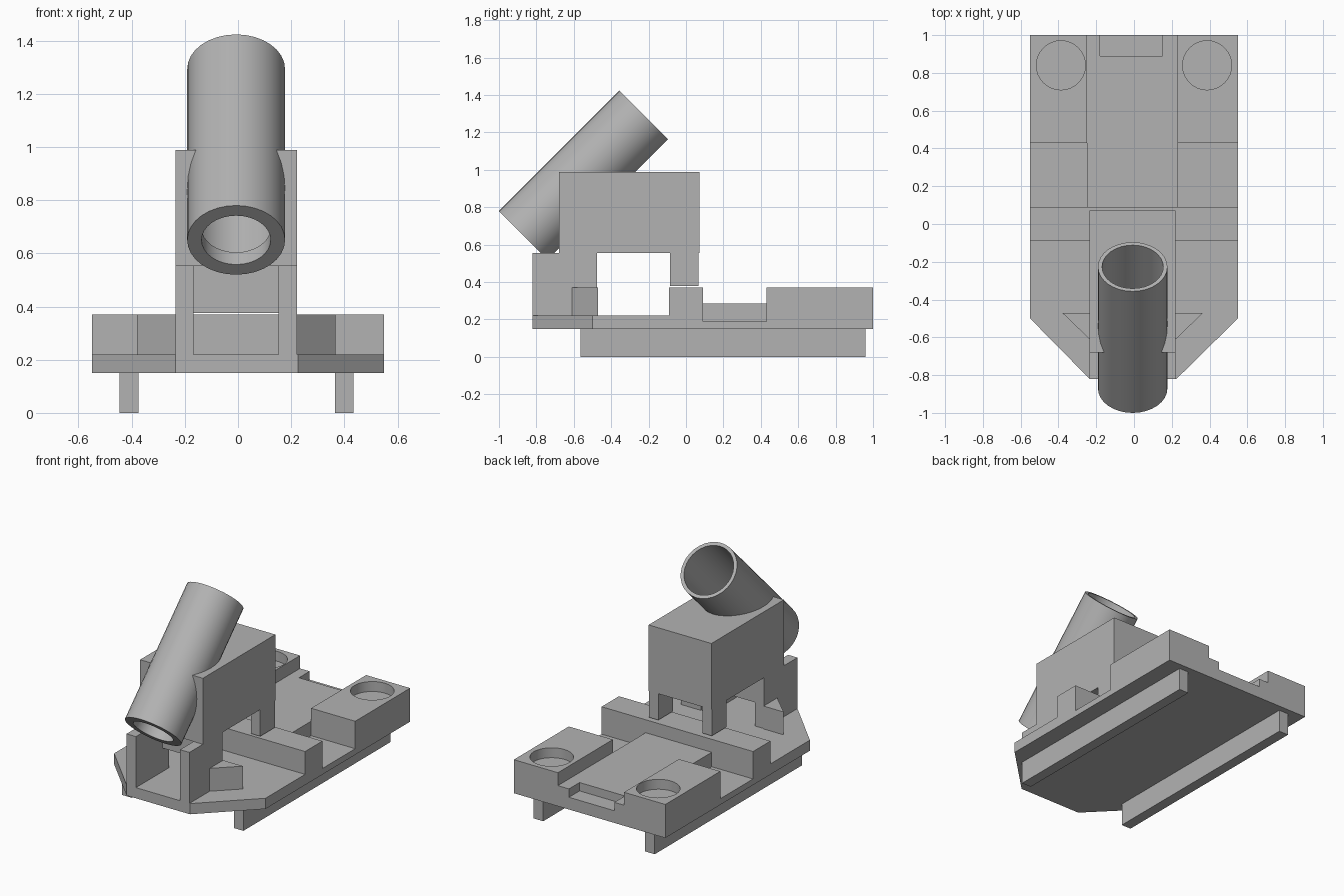
import bpy, bmesh, math
from mathutils import Vector

cube = bpy.data.objects.get("Cube")
if cube:
    bpy.data.objects.remove(cube, do_unlink=True)

grey = bpy.data.materials.new("plain grey")
grey.use_nodes = True
COLOUR = (0.45, 0.45, 0.45, 1)
grey.diffuse_color = COLOUR
grey.node_tree.nodes["Principled BSDF"].inputs["Base Color"].default_value = COLOUR

MID = -0.007  # centre line of the upper parts


def finish(name, bm):
    bmesh.ops.recalc_face_normals(bm, faces=bm.faces)
    mesh = bpy.data.meshes.new(name)
    bm.to_mesh(mesh)
    bm.free()
    mesh.materials.append(grey)
    obj = bpy.data.objects.new(name, mesh)
    bpy.context.collection.objects.link(obj)
    return obj


def prism(name, outline, z0, z1):
    bm = bmesh.new()
    base = bm.faces.new([bm.verts.new((x, y, z0)) for x, y in outline])
    top = bmesh.ops.extrude_face_region(bm, geom=[base])["geom"]
    bmesh.ops.translate(bm, vec=(0, 0, z1 - z0),
                        verts=[v for v in top if isinstance(v, bmesh.types.BMVert)])
    return finish(name, bm)


def block(name, x0, x1, y0, y1, z0, z1):
    return prism(name, [(x0, y0), (x1, y0), (x1, y1), (x0, y1)], z0, z1)


def lathe(name, profile, origin, tilt=0, sides=32):
    """Spin a closed or axis-to-axis (radius, height) profile, then tilt about x."""
    bm = bmesh.new()
    ring = [bm.verts.new((r, 0, h)) for r, h in profile]
    edges = [bm.edges.new((ring[i - 1], ring[i])) for i in range(len(ring))]
    bmesh.ops.spin(bm, geom=ring + edges, axis=(0, 0, 1), cent=(0, 0, 0),
                   angle=math.tau, steps=sides, use_merge=True)
    bmesh.ops.remove_doubles(bm, verts=bm.verts, dist=1e-5)
    obj = finish(name, bm)
    obj.location = origin
    obj.rotation_euler.x = tilt
    return obj


def cut(target, cutter):
    mod = target.modifiers.new("cut", "BOOLEAN")
    mod.operation = "DIFFERENCE"
    mod.solver = "EXACT"
    mod.object = cutter
    bpy.context.view_layer.update()
    with bpy.context.temp_override(object=target, active_object=target):
        bpy.ops.object.modifier_apply(modifier=mod.name)
    bpy.data.objects.remove(cutter, do_unlink=True)


def cylinder_cutter(radius, length, origin, tilt=0):
    bm = bmesh.new()
    bmesh.ops.create_cone(bm, cap_ends=True, segments=32, radius1=radius,
                          radius2=radius, depth=length)
    obj = finish("cutter", bm)
    obj.location, obj.rotation_euler.x = origin, tilt
    obj.hide_render = True
    return obj


# Base with chamfered nose, and the stepped deck behind it
prism("base_plate", [(-0.55, 0.09), (-0.55, -0.5), (-0.235, -0.82), (0.225, -0.82),
                     (0.55, -0.5), (0.55, 0.09)], 0.15, 0.22)
block("cross_wall", -0.55, 0.55, -0.09, 0.09, 0.22, 0.37)
block("side_notch_floor", -0.55, 0.55, 0.09, 0.43, 0.15, 0.19)
block("rear_floor", -0.55, 0.55, 0.43, 1, 0.15, 0.19)
deck = block("centre_deck", -0.25, 0.23, 0.09, 1, 0.19, 0.285)
cut(deck, block("cutter", -0.18, 0.15, 0.89, 1.1, 0.23, 0.4))

# Rear blocks with round sockets, rails, and the paired upper parts
for side, name in ((-1, "right"), (1, "left")):
    inner = -0.25 if side < 0 else 0.23
    x0, x1 = sorted((inner, side * 0.55))
    rear = block(name + "_rear_block", x0, x1, 0.43, 1, 0.19, 0.37)
    cut(rear, cylinder_cutter(0.13, 0.14, (side * 0.387, 0.84, 0.375)))

    rail = side * 0.405 - 0.005
    block(name + "_rail", rail - 0.035, rail + 0.035, -0.565, 0.96, 0, 0.15)

    outer = MID + side * 0.228
    x0, x1 = sorted((outer, outer - side * 0.068))
    block(name + "_front_support", x0, x1, -0.82, -0.475, 0.15, 0.555)
    block(name + "_rear_leg", x0, x1, -0.085, 0.068, 0.38, 0.56)
    prism(name + "_gusset", [(outer, -0.61), (outer, -0.47),
                             (outer + side * 0.145, -0.47)], 0.22, 0.37)

# Lintel joining the front supports
block("support_lintel", MID - 0.16, MID + 0.16, -0.545, -0.475, 0.375, 0.555)

# Housing with a tilted bore
TILT = -math.radians(45)
START = Vector((MID, -0.87, 0.65))
LENGTH = 0.91
axis = Vector((0, 1, 1)).normalized()
housing = block("housing", MID - 0.228, MID + 0.228, -0.68, 0.072, 0.555, 0.988)
cut(housing, cylinder_cutter(0.172, LENGTH - 0.02, START + axis * LENGTH / 2, TILT))

# Open tube, narrower at its lower mouth
tube = lathe("tilted_tube", [(0.184, 0), (0.184, LENGTH), (0.162, LENGTH),
                             (0.162, 0.065), (0.13, 0.065), (0.13, 0)], START, TILT)

# Smooth the round surfaces, keep corners sharp
for obj in bpy.context.view_layer.objects:
    if obj.type == "MESH":
        obj.select_set(obj.name.endswith(("tube", "rear_block", "housing")))
bpy.context.view_layer.objects.active = tube
bpy.ops.object.shade_smooth_by_angle(angle=math.radians(30))
